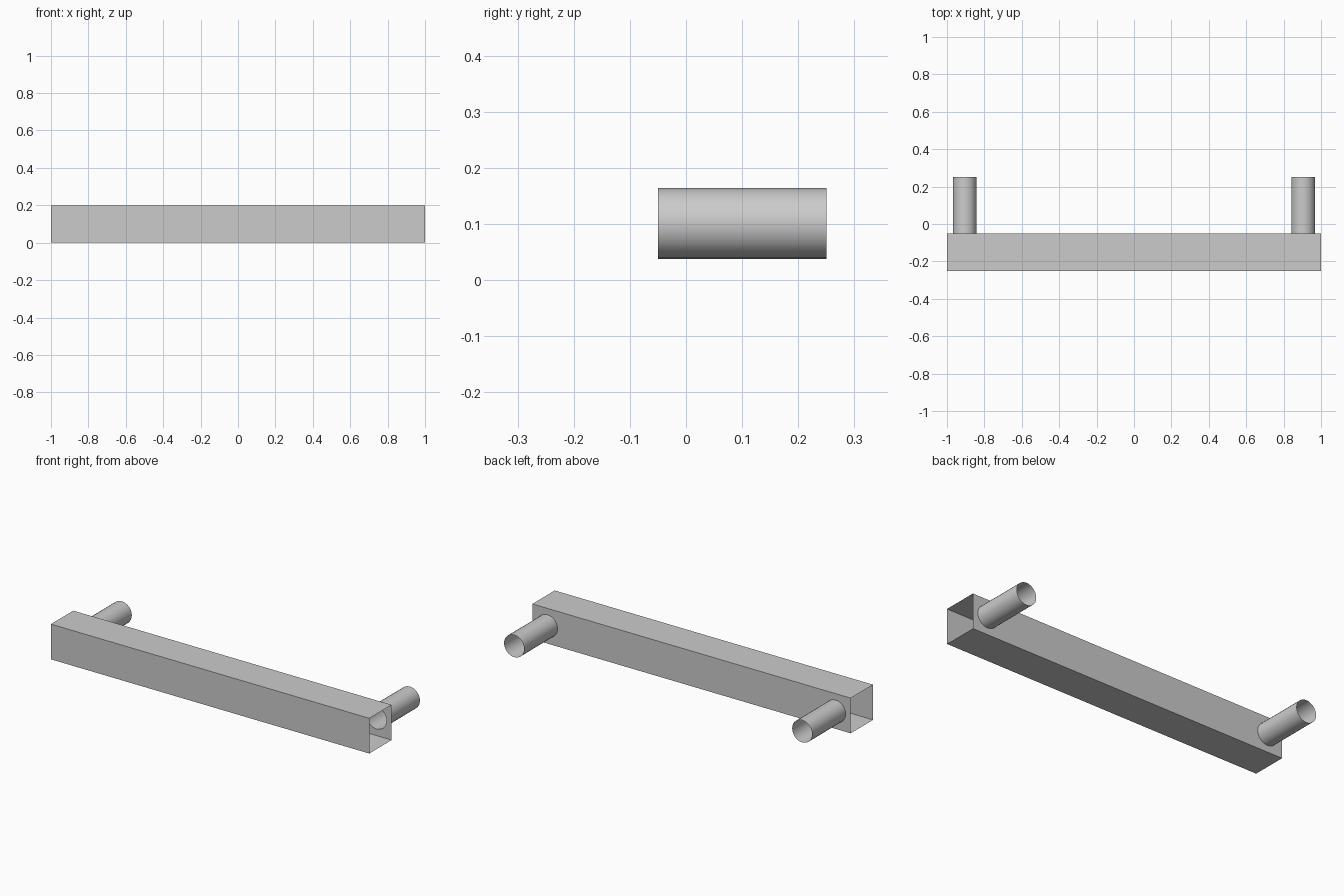
import bpy, bmesh, math
from mathutils import Vector

if "Cube" in bpy.data.objects:
    bpy.data.objects.remove(bpy.data.objects["Cube"])

HALF, FRONT, BACK, HEIGHT = 1.0, -0.25, -0.05, 0.2
POST_X, POST_Z, POST_R, POST_END, SIDES = 0.905, 0.101, 0.063, 0.25, 28

metal = bpy.data.materials.new("satin grey metal")
metal.use_nodes = True
grey = (0.6, 0.6, 0.6, 1)
metal.diffuse_color = grey
metal.node_tree.nodes["Principled BSDF"].inputs["Base Color"].default_value = grey


def finish(bm, name):
    mesh = bpy.data.meshes.new(name)
    bm.to_mesh(mesh)
    bm.free()
    obj = bpy.data.objects.new(name, mesh)
    bpy.context.collection.objects.link(obj)
    mesh.materials.append(metal)
    return obj


def ring(bm, x, y):
    return [bm.verts.new((x + POST_R * math.cos(a), y, POST_Z + POST_R * math.sin(a)))
            for a in (math.tau * i / SIDES for i in range(SIDES))]


def loop_edges(bm, verts):
    return [bm.edges.new((v, verts[i - 1])) for i, v in enumerate(verts)]


# Thin square tube, open at both ends
bm = bmesh.new()
section = [(BACK, 0), (FRONT, 0), (FRONT, HEIGHT), (BACK, HEIGHT)]
ends = [[bm.verts.new((x, y, z)) for y, z in section] for x in (-HALF, HALF)]
for i in range(3):
    bm.faces.new((ends[0][i], ends[0][i + 1], ends[1][i + 1], ends[1][i]))

# Back wall with a round opening for each post
corners = [ends[0][0], ends[1][0], ends[1][3], ends[0][3]]
edges = [bm.edges.get((v, corners[i - 1])) or bm.edges.new((v, corners[i - 1]))
         for i, v in enumerate(corners)]
for side in (-1, 1):
    edges += loop_edges(bm, ring(bm, side * POST_X, BACK))
bmesh.ops.triangle_fill(bm, edges=edges, use_beauty=True, normal=Vector((0, 1, 0)))
bmesh.ops.recalc_face_normals(bm, faces=bm.faces)
bmesh.ops.dissolve_limit(bm, angle_limit=0.01, verts=[], edges=bm.edges)
finish(bm, "square_bar")

# Hollow round posts behind the bar
for side, name in ((-1, "right_post"), (1, "left_post")):
    bm = bmesh.new()
    near, far = (ring(bm, side * POST_X, y) for y in (BACK, POST_END))
    for i in range(SIDES):
        face = bm.faces.new((near[i - 1], far[i - 1], far[i], near[i]))
        face.smooth = True
    bmesh.ops.recalc_face_normals(bm, faces=bm.faces)
    finish(bm, name)
